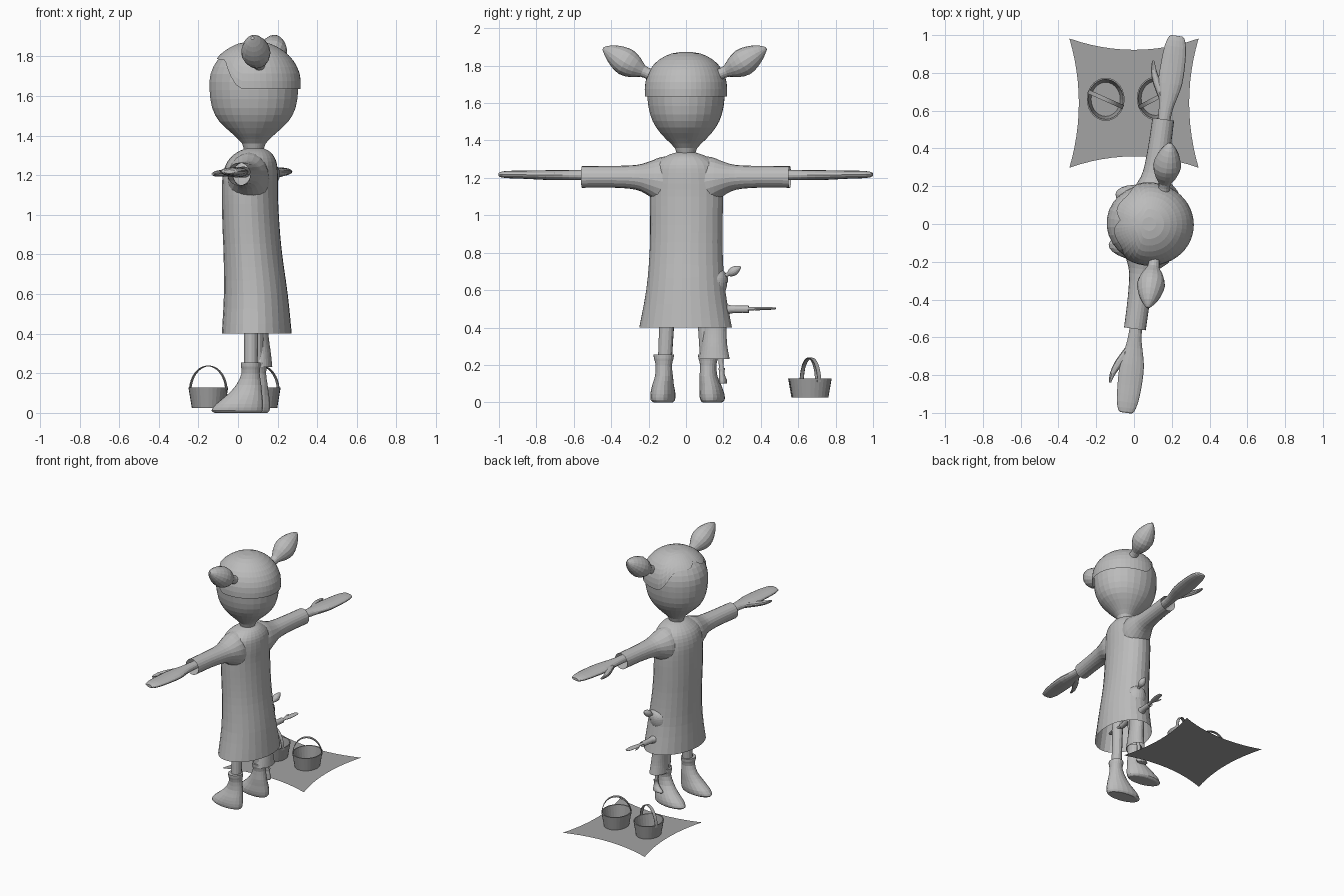
import bpy, bmesh, math
from mathutils import Vector, Matrix

if "Cube" in bpy.data.objects:
    bpy.data.objects.remove(bpy.data.objects["Cube"])


def material(name, v):
    m = bpy.data.materials.new(name)
    m.diffuse_color = (v, v, v, 1)
    m.use_nodes = True
    m.node_tree.nodes["Principled BSDF"].inputs["Base Color"].default_value = m.diffuse_color
    return m


GREY = material("light grey", 0.5)
DARK = material("mid grey", 0.37)


def smooth(rows, k=3):
    """Catmull-Rom resampling of rows of numbers."""
    out = []
    for i in range(len(rows) - 1):
        p0, p1 = rows[max(i - 1, 0)], rows[i]
        p2, p3 = rows[i + 1], rows[min(i + 2, len(rows) - 1)]
        for j in range(k):
            t = j / k
            out.append(tuple(
                0.5 * (2 * b + (c - a) * t + (2 * a - 5 * b + 4 * c - d) * t * t
                       + (3 * b - a - 3 * c + d) * t ** 3)
                for a, b, c, d in zip(p0, p1, p2, p3)))
    out.append(tuple(rows[-1]))
    return out


def mesh_from_rings(name, rings, M, mat=GREY, start=True, end=True):
    """Skin closed loops of points, with optional end caps."""
    bm = bmesh.new()
    loops = [[bm.verts.new(p) for p in r] for r in rings]
    n = len(loops[0])
    for a, b in zip(loops, loops[1:]):
        for i in range(n):
            j = (i + 1) % n
            bm.faces.new((a[i], a[j], b[j], b[i]))
    if start:
        bm.faces.new(loops[0][::-1])
    if end:
        bm.faces.new(loops[-1])
    bmesh.ops.recalc_face_normals(bm, faces=bm.faces)
    me = bpy.data.meshes.new(name)
    bm.to_mesh(me)
    bm.free()
    me.materials.append(mat)
    ob = bpy.data.objects.new(name, me)
    ob.matrix_world = M
    bpy.context.collection.objects.link(ob)
    return ob


def ring(c, a, b, n):
    c, a, b = Vector(c), Vector(a), Vector(b)
    return [c + a * math.cos(2 * math.pi * i / n) + b * math.sin(2 * math.pi * i / n)
            for i in range(n)]


def upright(rows, n, y=0):
    """Horizontal ovals from rows (z, centre x, half x, half y, extra y)."""
    return [ring((r[1], y + (r[4] if len(r) > 4 else 0), r[0]),
                 (r[2], 0, 0), (0, r[3], 0), n) for r in rows]


def sideways(rows, n, s):
    """Ovals across the y axis from rows (y, centre x, centre z, half x, half z)."""
    return [ring((r[1], s * r[0], r[2]), (r[3], 0, 0), (0, 0, r[4]), n) for r in rows]


HEAD = smooth([(1.32, 0, .05, .05), (1.36, 0, .06, .06), (1.41, 0, .11, .11),
               (1.47, 0, .175, .16), (1.54, 0, .212, .192), (1.63, 0, .225, .207),
               (1.71, 0, .22, .205), (1.78, 0, .185, .178), (1.83, 0, .13, .13),
               (1.86, 0, .065, .065), (1.867, 0, .01, .01)], 2)


def head_radius(z):
    for a, b in zip(HEAD, HEAD[1:]):
        if a[0] <= z <= b[0]:
            t = (z - a[0]) / (b[0] - a[0])
            return a[2] + (b[2] - a[2]) * t, a[3] + (b[3] - a[3]) * t
    return .01, .01


def hairline(phi):
    """Hair edge height; high over the forehead with a notch at the parting."""
    c = -math.cos(phi)
    t = min(max((c - .12) / .6, 0), 1)
    d = abs(phi - math.pi)
    return 1.635 + .15 * t * t * (3 - 2 * t) + .035 * math.exp(-(d / .2) ** 2)


def person(label, M):
    # head
    mesh_from_rings(label + "head", upright(HEAD, 28), M)
    # hair cap following the hairline
    n, rings = 48, []
    for k in range(10):
        t = k / 9
        loop = []
        for i in range(n):
            phi = 2 * math.pi * i / n
            z = hairline(phi)
            z += (1.866 - z) * (1 - (1 - t) ** 1.6)
            rx, ry = head_radius(z)
            loop.append((math.cos(phi) * (rx + .012), math.sin(phi) * (ry + .012), z + .006 * t))
        rings.append(loop)
    mesh_from_rings(label + "hair", rings, M, start=False)
    # dress, open at the hem
    dress = smooth([(1.335, .005, .045, .055), (1.315, 0, .085, .11), (1.27, -.01, .122, .17),
                    (1.2, -.018, .138, .19), (1.1, -.02, .14, .197), (.95, -.015, .143, .195),
                    (.8, -.005, .147, .197), (.6, .01, .16, .213), (.4, .015, .175, .25)], 3)
    mesh_from_rings(label + "dress", upright(dress, 28), M, end=False)
    for s in (-1, 1):
        # sleeve flaring into the shoulder, open at the cuff
        sl = smooth([(.06, -.01, 1.17, .10, .15), (.14, -.01, 1.185, .105, .125),
                     (.2, -.005, 1.195, .09, .092), (.27, 0, 1.203, .07, .066),
                     (.4, 0, 1.206, .06, .058), (.56, 0, 1.205, .058, .058)], 3)
        mesh_from_rings(label + "sleeve", sideways(sl, 20, s), M, end=False)
        # forearm and flat hand
        arm = smooth([(.4, .005, 1.215, .032, .028), (.58, .005, 1.215, .034, .027),
                      (.66, .008, 1.215, .045, .026), (.75, .01, 1.215, .064, .026),
                      (.86, .012, 1.217, .064, .022), (.95, .012, 1.218, .056, .02),
                      (1.0, .012, 1.218, .04, .014), (1.007, .012, 1.218, .02, .006)], 2)
        mesh_from_rings(label + "hand", sideways(arm, 16, s), M)
        # thumb
        thumb = smooth([(.66, -.015, 1.213, .02, .018), (.74, -.055, 1.21, .024, .018),
                        (.81, -.085, 1.207, .015, .014), (.86, -.093, 1.205, .006, .006)], 2)
        mesh_from_rings(label + "thumb", sideways(thumb, 10, s), M)
        # pigtail: curved teardrop
        pts = smooth([(.19, 1.755, .03), (.225, 1.77, .032), (.265, 1.79, .058),
                      (.315, 1.818, .074), (.365, 1.85, .062), (.41, 1.877, .036),
                      (.44, 1.892, .008)], 2)
        rings = []
        for i, (y, z, r) in enumerate(pts):
            a, b = pts[max(i - 1, 0)], pts[min(i + 1, len(pts) - 1)]
            d = Vector((0, b[0] - a[0], b[1] - a[1])).normalized()
            rings.append(ring((.053, s * y, z), (r, 0, 0), (0, -s * d.z * r, d.y * r), 16))
        mesh_from_rings(label + "pigtail", rings, M)
        # leg
        leg = [(.6, .005, .04, .043, -s * .012), (.4, .0, .036, .04, 0), (.2, .0, .034, .037, s * .01)]
        mesh_from_rings(label + "leg", upright(leg, 14, s * .105), M)
        # boot
        boot = smooth([(0, -.065, .115, .05, s * .012), (.012, -.068, .13, .063, s * .014),
                       (.045, -.055, .12, .066, s * .012), (.09, -.03, .09, .058, s * .008),
                       (.14, -.01, .064, .048, 0), (.2, .0, .046, .044, 0),
                       (.235, .0, .05, .053, 0), (.255, .0, .05, .055, 0)], 2)
        mesh_from_rings(label + "boot", upright(boot, 20, s * .12), M)


TURN = Matrix.Rotation(math.radians(-7.7), 4, 'Z')
person("", Matrix.Translation((.08, 0, 0)) @ TURN)
# small copy of the figure, tucked into the dress
person("doll_", Matrix.Translation((.11, .152, .1)) @ TURN @ Matrix.Scale(.33, 4))

# cloth with inward-bowed edges
bm = bmesh.new()
N = 12
grid = []
for i in range(N + 1):
    u = 2 * i / N - 1
    row = []
    for j in range(N + 1):
        v = 2 * j / N - 1
        row.append(bm.verts.new((u * (.342 - .05 * (1 - v * v)),
                                 .64 + v * (.342 - .06 * (1 - u * u)), .022)))
    grid.append(row)
for i in range(N):
    for j in range(N):
        bm.faces.new((grid[i][j], grid[i + 1][j], grid[i + 1][j + 1], grid[i][j + 1]))
me = bpy.data.meshes.new("cloth")
bm.to_mesh(me)
bm.free()
me.materials.append(DARK)
bpy.context.collection.objects.link(bpy.data.objects.new("cloth", me))

# two buckets with band handles
for x, y, turn in ((-.15, .66, -24), (.115, .665, 28)):
    M = Matrix.Translation((x, y, 0))
    wall = [(.025, 0, .083, .096), (.127, 0, .1, .114), (.127, 0, .093, .106), (.033, 0, .077, .09)]
    mesh_from_rings("bucket", upright(wall, 28), M, DARK)
    rings = []
    for k in range(21):
        a = math.pi * k / 20
        c, s = math.cos(a), math.sin(a)
        rings.append([(r * c, w, .11 + (r + .027) * s) for r, w in
                      ((.098, -.011), (.102, -.011), (.102, .011), (.098, .011))])
    mesh_from_rings("bucket_handle", rings, M @ Matrix.Rotation(math.radians(turn), 4, 'Z'), DARK)
